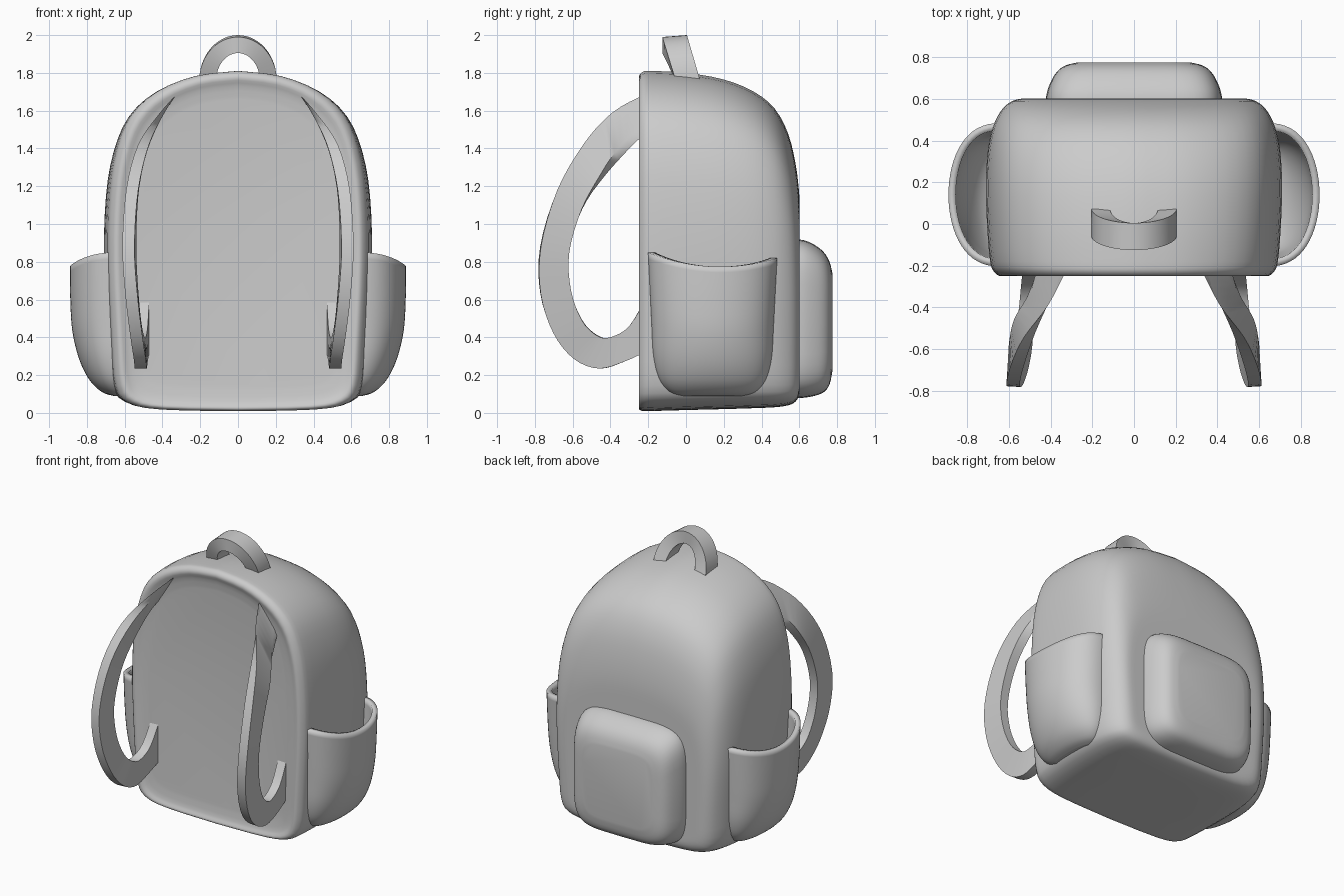
import bpy, bmesh, math
from mathutils import Vector

old = bpy.data.objects.get("Cube")
if old:
    bpy.data.objects.remove(old)

fabric = bpy.data.materials.new("light_grey_fabric")
fabric.use_nodes = True
grey = (0.6, 0.6, 0.6, 1)
fabric.diffuse_color = grey
fabric.node_tree.nodes["Principled BSDF"].inputs["Base Color"].default_value = grey


def spline(points, steps):
    """Smooth curve through points of any dimension."""
    pts = [Vector(p) for p in points]
    out = []
    for i in range(len(pts) - 1):
        a, b = pts[i], pts[i + 1]
        before, after = pts[max(i - 1, 0)], pts[min(i + 2, len(pts) - 1)]
        for s in range(steps):
            t = s / steps
            out.append(((a * 2) + (b - before) * t
                        + (before * 2 - a * 5 + b * 4 - after) * t * t
                        + (a * 3 - before - b * 3 + after) * t ** 3) / 2)
    return out + [pts[-1]]


def loft(name, rings, closed=True, caps=True, angle=40):
    """Skin a row of equal rings into one surface."""
    bm = bmesh.new()
    rows = [[bm.verts.new(p) for p in ring] for ring in rings]
    n = len(rows[0])
    for r, s in zip(rows, rows[1:]):
        for i in range(n if closed else n - 1):
            j = (i + 1) % n
            bm.faces.new((r[i], r[j], s[j], s[i]))
    if caps:
        bm.faces.new(rows[0])
        bm.faces.new(rows[-1])
    bmesh.ops.recalc_face_normals(bm, faces=bm.faces)
    mesh = bpy.data.meshes.new(name)
    bm.to_mesh(mesh)
    bm.free()
    mesh.materials.append(fabric)
    obj = bpy.data.objects.new(name, mesh)
    bpy.context.collection.objects.link(obj)
    bpy.ops.object.select_all(action="DESELECT")
    obj.select_set(True)
    bpy.context.view_layer.objects.active = obj
    bpy.ops.object.shade_smooth_by_angle(angle=math.radians(angle))
    return obj


def mirror_outline(half):
    return half + [Vector((-p[0], p[1])) for p in reversed(half[1:-1])]


def shell(name, outline, stations):
    """Scale an outline to (y, half width, bottom, top) at each station."""
    return loft(name, [[(u * w, y, b + v * (t - b)) for u, v in outline]
                       for y, w, b, t in stations])


# Main bag: an arch outline swept from the padded panel to the rear
arch = mirror_outline(spline([(0, 0), (0.6, 0.005), (0.85, 0.025), (0.94, 0.075),
                              (0.97, 0.2), (1, 0.45), (0.985, 0.64), (0.93, 0.77),
                              (0.82, 0.87), (0.62, 0.94), (0.33, 0.985), (0, 1)], 3))
shell("main_bag", arch, spline([
    (-0.225, 0.54, 0.14, 1.66), (-0.235, 0.6, 0.06, 1.73), (-0.25, 0.64, 0.025, 1.775),
    (-0.23, 0.67, 0.01, 1.805), (-0.18, 0.69, 0.01, 1.81), (0, 0.705, 0.015, 1.80),
    (0.2, 0.71, 0.02, 1.765), (0.36, 0.7, 0.025, 1.70), (0.47, 0.675, 0.03, 1.61),
    (0.54, 0.64, 0.04, 1.48), (0.58, 0.6, 0.06, 1.32), (0.6, 0.55, 0.1, 1.15),
    (0.602, 0.48, 0.16, 1.0)], 3))

# Rear pocket: a puffy rounded box
box = []
for k in range(48):
    c, s = math.cos(math.tau * k / 48), math.sin(math.tau * k / 48)
    box.append((math.copysign(abs(c) ** 0.4, c), 0.5 + math.copysign(abs(s) ** 0.4, s) / 2))
shell("rear_pocket", box, spline([
    (0.55, 0.425, 0.075, 0.92), (0.62, 0.42, 0.08, 0.915), (0.68, 0.40, 0.09, 0.89),
    (0.73, 0.37, 0.11, 0.85), (0.76, 0.33, 0.15, 0.80), (0.775, 0.27, 0.22, 0.74)], 3))

# Carry handle: a leaning arch of rectangular section
rings = []
for k in range(25):
    a = math.pi * k / 24
    c, s = math.cos(a), math.sin(a)
    y = 0.01 - 0.07 * s
    z = 1.76
    rings.append([(0.205 * c, y - 0.065, z + 0.23 * s), (0.205 * c, y + 0.065, z + 0.24 * s),
                  (0.115 * c, y + 0.065, z + 0.155 * s), (0.115 * c, y - 0.065, z + 0.145 * s)])
loft("carry_handle", rings)

# Shoulder straps: outer edge (x, y, z) then inner edge (x, y, z)
strap_path = spline([
    (0.33, -0.20, 1.68, 0.44, -0.20, 1.52), (0.40, -0.36, 1.59, 0.50, -0.32, 1.41),
    (0.50, -0.53, 1.42, 0.545, -0.44, 1.26), (0.56, -0.68, 1.18, 0.565, -0.55, 1.08),
    (0.58, -0.77, 0.88, 0.57, -0.62, 0.85), (0.565, -0.77, 0.63, 0.56, -0.61, 0.65),
    (0.54, -0.70, 0.42, 0.545, -0.55, 0.49), (0.52, -0.59, 0.285, 0.53, -0.47, 0.41),
    (0.515, -0.46, 0.235, 0.52, -0.40, 0.4), (0.51, -0.33, 0.27, 0.51, -0.30, 0.46),
    (0.50, -0.20, 0.33, 0.50, -0.20, 0.63)], 4)

# Side pocket profile: height fraction, reach in x, half depth in y
pocket_path = spline([(0.0, 0.66, 0.16), (0.03, 0.72, 0.23), (0.12, 0.785, 0.285),
                      (0.28, 0.84, 0.315), (0.5, 0.877, 0.325), (0.75, 0.888, 0.335),
                      (1, 0.89, 0.345)], 4)

for side, word in ((1, "left"), (-1, "right")):
    rings = []
    for p in strap_path:
        outer, inner = Vector(p[:3]), Vector(p[3:])
        across = inner - outer
        half = Vector((across.y, -across.x, 0)) * side
        half = Vector((abs(half.x), half.y * side, 0)).normalized() * 0.032
        rings.append([(side * q.x, q.y, q.z) for q in
                      (outer - half, outer + half, inner + half, inner - half)])
    loft(word + "_shoulder_strap", rings)

    rings = []
    for f, reach, depth in pocket_path:
        ring = []
        for k in range(33):
            a = math.pi * (k / 32 - 0.5)
            c, s = math.cos(a), math.sin(a)
            rim = 0.775 + 0.06 * s * s - 0.015 * s
            x = 0.62 + (reach - 0.62) * c ** 0.75 if c > 0.001 else 0.62
            ring.append((side * x, 0.14 + depth * s, 0.09 + f * (rim - 0.09)))
        rings.append(ring)
    # Close the pocket floor toward the bag
    rings.insert(0, [(side * 0.62, 0.14 + (p[1] - 0.14) * 0.9, 0.1) for p in rings[0]])
    pocket = loft(word + "_side_pocket", rings, closed=False, caps=False, angle=50)
    wall = pocket.modifiers.new("cloth_thickness", "SOLIDIFY")
    wall.thickness = 0.035
    # Thicken toward the inside of the cup
    middle = pocket.data.polygons[len(pocket.data.polygons) // 2 + 16]
    wall.offset = -1 if middle.normal.x * side > 0 else 1
